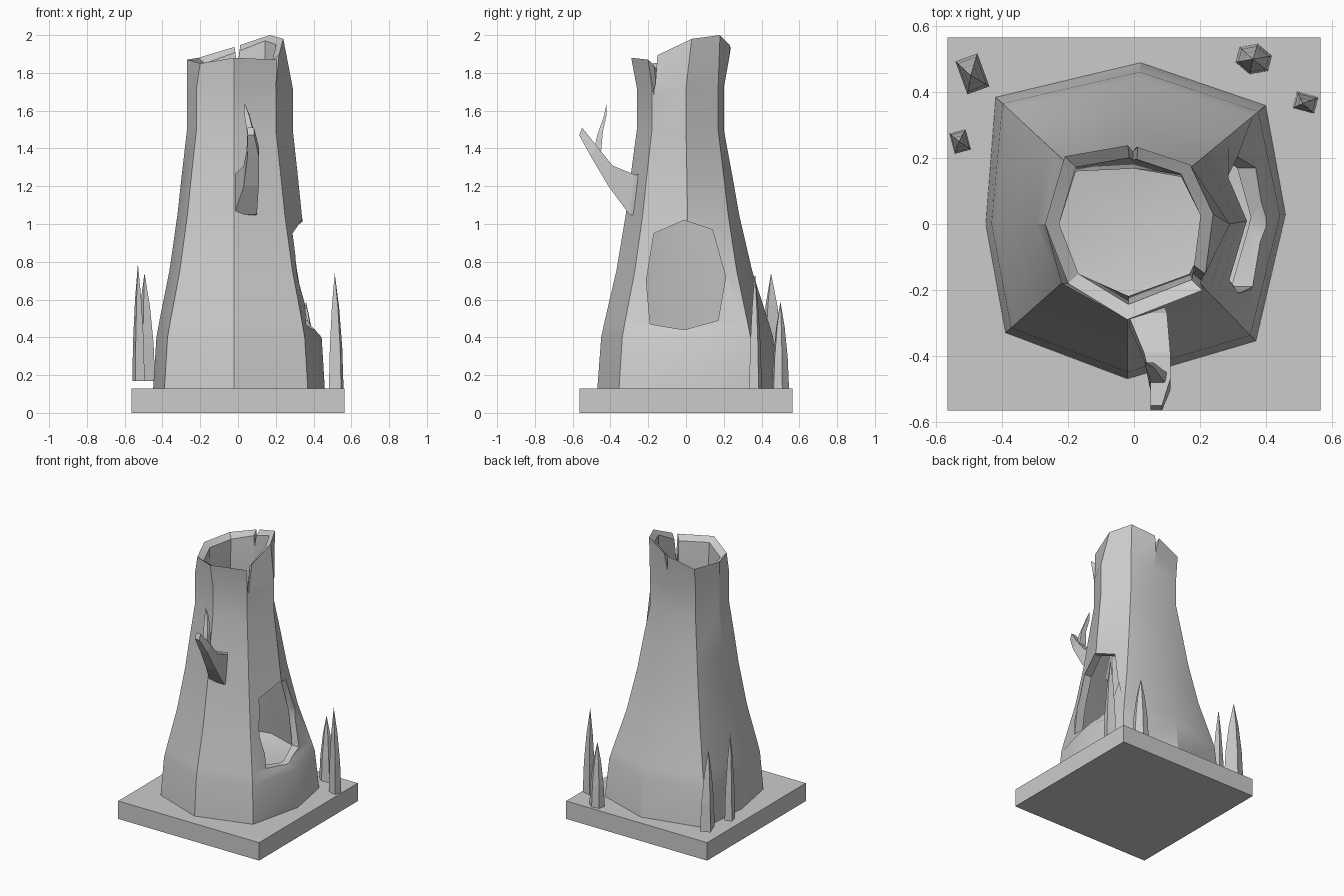
import bpy, bmesh, math
from mathutils import Vector

if "Cube" in bpy.data.objects:
    bpy.data.objects.remove(bpy.data.objects["Cube"])


def loft(name, rings):
    """Skin equal-sized point rings into a closed solid; a one-point ring is a tip."""
    bm = bmesh.new()
    loops = [[bm.verts.new(p) for p in r] for r in rings]
    for a, b in zip(loops, loops[1:]):
        n = len(a)
        for i in range(n):
            j = (i + 1) % n
            if len(b) == 1:
                bm.faces.new((a[i], a[j], b[0]))
            else:
                bm.faces.new((a[i], a[j], b[j], b[i]))
    for r in (loops[0], loops[-1]):
        if len(r) > 2:
            bm.faces.new(r)
    bmesh.ops.recalc_face_normals(bm, faces=bm.faces)
    me = bpy.data.meshes.new(name)
    bm.to_mesh(me)
    bm.free()
    ob = bpy.data.objects.new(name, me)
    bpy.context.collection.objects.link(ob)
    return ob


def cut(target, cutter):
    m = target.modifiers.new("cut", "BOOLEAN")
    m.operation = "DIFFERENCE"
    m.solver = "EXACT"
    m.object = cutter
    bpy.context.view_layer.objects.active = target
    bpy.ops.object.modifier_apply(modifier=m.name)
    bpy.data.objects.remove(cutter)


# square ground slab
bpy.ops.mesh.primitive_cube_add(size=1, location=(0, 0, 0.065))
slab = bpy.context.object
slab.name = "ground_slab"
slab.scale = (1.13, 1.13, 0.13)

# hollow eight-sided trunk: outside upward, over the rim, down to a dished floor
foot = [(-.02, -.47), (.37, -.355), (.46, .03), (.40, .36),
        (.02, .49), (-.42, .385), (-.45, 0), (-.39, -.33)]
neck = [(-.02, -.26), (.2, -.18), (.29, 0), (.17, .17),
        (0, .2), (-.21, .19), (-.27, 0), (-.22, -.18)]
rim = [(-.02, -.29, 1.88), (.21, -.2, 1.87), (.24, .03, 1.98), (.17, .18, 2.0),
       (-.01, .24, 1.94), (-.21, .205, 1.88), (-.27, 0, 1.87), (-.2, -.18, 1.85)]


def ring_at(z, t, scale=1):
    return [(*(Vector(a).lerp(Vector(b), t) * scale), z) for a, b in zip(foot, neck)]


levels = [(.12, 0), (.4, .1), (.47, .17), (.75, .48), (1.05, .72), (1.25, .84),
          (1.5, 1), (1.72, 1)]
outside = [ring_at(z, t) for z, t in levels]
outside[2][2] = (.39, .02, .46)     # dip below the side opening
lip = [(x * .84, y * .84, z - .03) for x, y, z in rim]
inside = [ring_at(z, t, .84) for z, t in
          ((1.5, 1), (1.25, .84), (1.05, .72), (.75, .48), (.42, .2))]
trunk = loft("hollow_trunk", outside + [rim, lip] + inside + [[(-.02, 0, .32)]])

# side opening through the wall
opening = [(-.01, 1.02), (.14, .97), (.21, .72), (.17, .49),
           (-.01, .44), (-.19, .47), (-.21, .70), (-.17, .95)]
cut(trunk, loft("opening_cutter", [[(x, y, z) for y, z in opening] for x in (.6, .1)]))

# V-shaped splits in the rim
for angle, depth, half in ((-40, 1.68, .04), (91, 1.83, .03)):
    a = math.radians(angle)
    d, s = Vector((math.cos(a), math.sin(a), 0)), Vector((-math.sin(a), math.cos(a), 0))
    up = Vector((0, 0, 2.05))
    cut(trunk, loft("split_cutter", [
        [d * r + Vector((0, 0, depth)), d * r + s * half + up, d * r - s * half + up]
        for r in (.08, .5)]))


# broken branch: sections of (x0, x1, lower y/z, upper y/z)
def section(x0, x1, low, high):
    return [(x0, *low), (x1, *low), (x1, *high), (x0, *high)]


loft("branch", [
    section(-.02, .09, (-.25, 1.04), (-.24, 1.265)),
    section(-.02, .10, (-.30, 1.05), (-.27, 1.26)),
    section(.03, .11, (-.41, 1.20), (-.39, 1.31)),
    section(.05, .11, (-.505, 1.36), (-.47, 1.41)),
    section(.05, .085, (-.565, 1.47), (-.55, 1.51))])
loft("twig", [
    section(.045, .10, (-.49, 1.38), (-.45, 1.38)),
    section(.05, .085, (-.47, 1.47), (-.44, 1.49)),
    section(.035, .06, (-.435, 1.57), (-.42, 1.58)),
    [(.035, -.42, 1.64)]])


# tall grass blades: centre, bottom, tip, half sizes, turn, sides
def blade(name, x, y, z0, tip, rx, ry, turn, sides):
    t = math.radians(turn)
    out = []
    for f, k in ((0, 1), (.35, .85), (.7, .5)):
        ring = []
        for i in range(sides):
            a = math.tau * (i + .5) / sides
            u, v = rx * k * math.cos(a), ry * k * math.sin(a)
            ring.append((x + (tip[0] - x) * f * f + u * math.cos(t) - v * math.sin(t),
                         y + (tip[1] - y) * f * f + u * math.sin(t) + v * math.cos(t),
                         z0 + (tip[2] - z0) * f))
        out.append(ring)
    loft(name, out + [[tip]])


blade("blade_back_left", -.49, .455, .17, (-.495, .45, .74), .05, .075, 20, 4)
blade("blade_left", -.527, .25, .17, (-.53, .25, .79), .036, .045, 15, 4)
blade("blade_back_right", .363, .50, .13, (.36, .50, .59), .058, .047, -15, 6)
blade("blade_right", .52, .368, .13, (.512, .365, .74), .047, .036, -15, 4)

# soft shading on the trunk only where faces nearly align
bpy.ops.object.select_all(action="DESELECT")
trunk.select_set(True)
bpy.context.view_layer.objects.active = trunk
bpy.ops.object.shade_smooth_by_angle(angle=math.radians(30))
